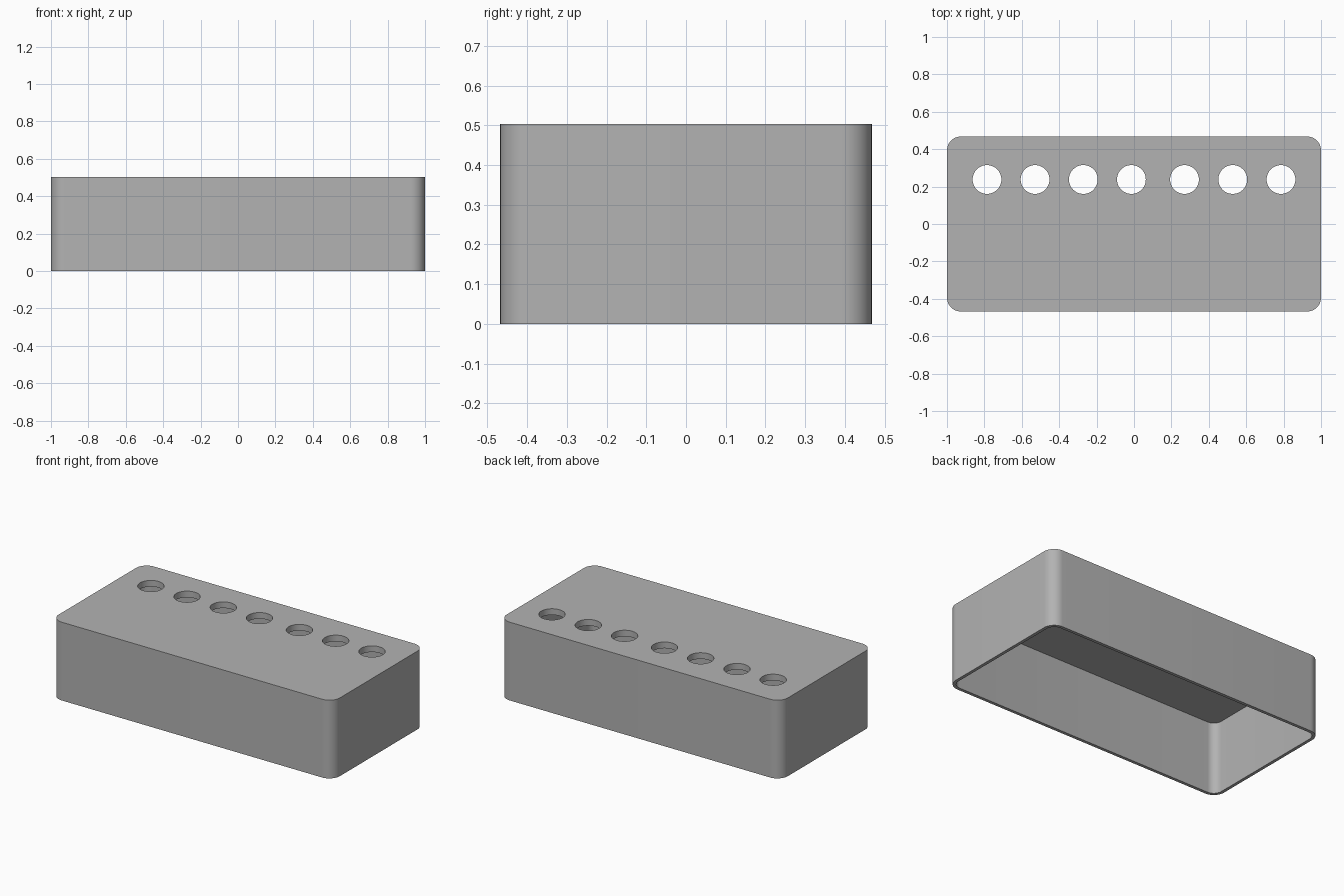
import bpy
import bmesh
from math import cos, sin, pi, radians
from mathutils import Vector

LENGTH, WIDTH, HEIGHT = 2.0, 0.936, 0.503
CORNER, WALL, TOP = 0.075, 0.02, 0.04
HOLE_RADIUS, HOLE_Y = 0.077, 0.238
HOLE_XS = (-0.786, -0.529, -0.271, -0.014, 0.27, 0.528, 0.786)

cube = bpy.data.objects.get("Cube")
if cube:
    bpy.data.objects.remove(cube, do_unlink=True)

grey = bpy.data.materials.new("plain_grey")
grey.use_nodes = True
colour = (0.45, 0.45, 0.45, 1)
grey.diffuse_color = colour
grey.node_tree.nodes["Principled BSDF"].inputs["Base Color"].default_value = colour


def prism(name, outline, bottom, top):
    """Extrude a closed outline between two heights."""
    bm = bmesh.new()
    base = bm.faces.new([bm.verts.new((x, y, bottom)) for x, y in outline])
    walls = bmesh.ops.extrude_face_region(bm, geom=[base])["geom"]
    raised = [v for v in walls if isinstance(v, bmesh.types.BMVert)]
    bmesh.ops.translate(bm, verts=raised, vec=Vector((0, 0, top - bottom)))
    bmesh.ops.recalc_face_normals(bm, faces=bm.faces[:])
    mesh = bpy.data.meshes.new(name)
    bm.to_mesh(mesh)
    bm.free()
    mesh.materials.append(grey)
    obj = bpy.data.objects.new(name, mesh)
    bpy.context.collection.objects.link(obj)
    return obj


def rounded_rectangle(length, width, radius, steps=12):
    points = []
    for quarter, (sx, sy) in enumerate(((1, 1), (-1, 1), (-1, -1), (1, -1))):
        for i in range(steps + 1):
            a = (quarter + i / steps) * pi / 2
            points.append((sx * (length / 2 - radius) + radius * cos(a),
                           sy * (width / 2 - radius) + radius * sin(a)))
    return points


def circle(x, y, radius, sides=48):
    return [(x + radius * cos(2 * pi * i / sides),
             y + radius * sin(2 * pi * i / sides)) for i in range(sides)]


def cut(target, cutter):
    """Subtract the cutter, then discard it."""
    cutter.hide_render = True
    modifier = target.modifiers.new("cut", "BOOLEAN")
    modifier.operation = "DIFFERENCE"
    modifier.solver = "EXACT"
    modifier.object = cutter
    bpy.context.view_layer.objects.active = target
    bpy.ops.object.modifier_apply(modifier=modifier.name)
    bpy.data.objects.remove(cutter, do_unlink=True)


# Outer cover with rounded vertical corners
cover = prism("cover", rounded_rectangle(LENGTH, WIDTH, CORNER), 0, HEIGHT)

# Hollow interior, open underneath
cut(cover, prism("cavity", rounded_rectangle(LENGTH - 2 * WALL, WIDTH - 2 * WALL,
                                             CORNER - WALL), -0.1, HEIGHT - TOP))

# Row of round holes through the top plate
for x in HOLE_XS:
    cut(cover, prism("hole", circle(x, HOLE_Y, HOLE_RADIUS), HEIGHT - 0.15, HEIGHT + 0.1))

# Smooth corners and hole walls, crisp rims
bpy.ops.object.select_all(action="DESELECT")
cover.select_set(True)
bpy.context.view_layer.objects.active = cover
bpy.ops.object.shade_smooth_by_angle(angle=radians(30))
